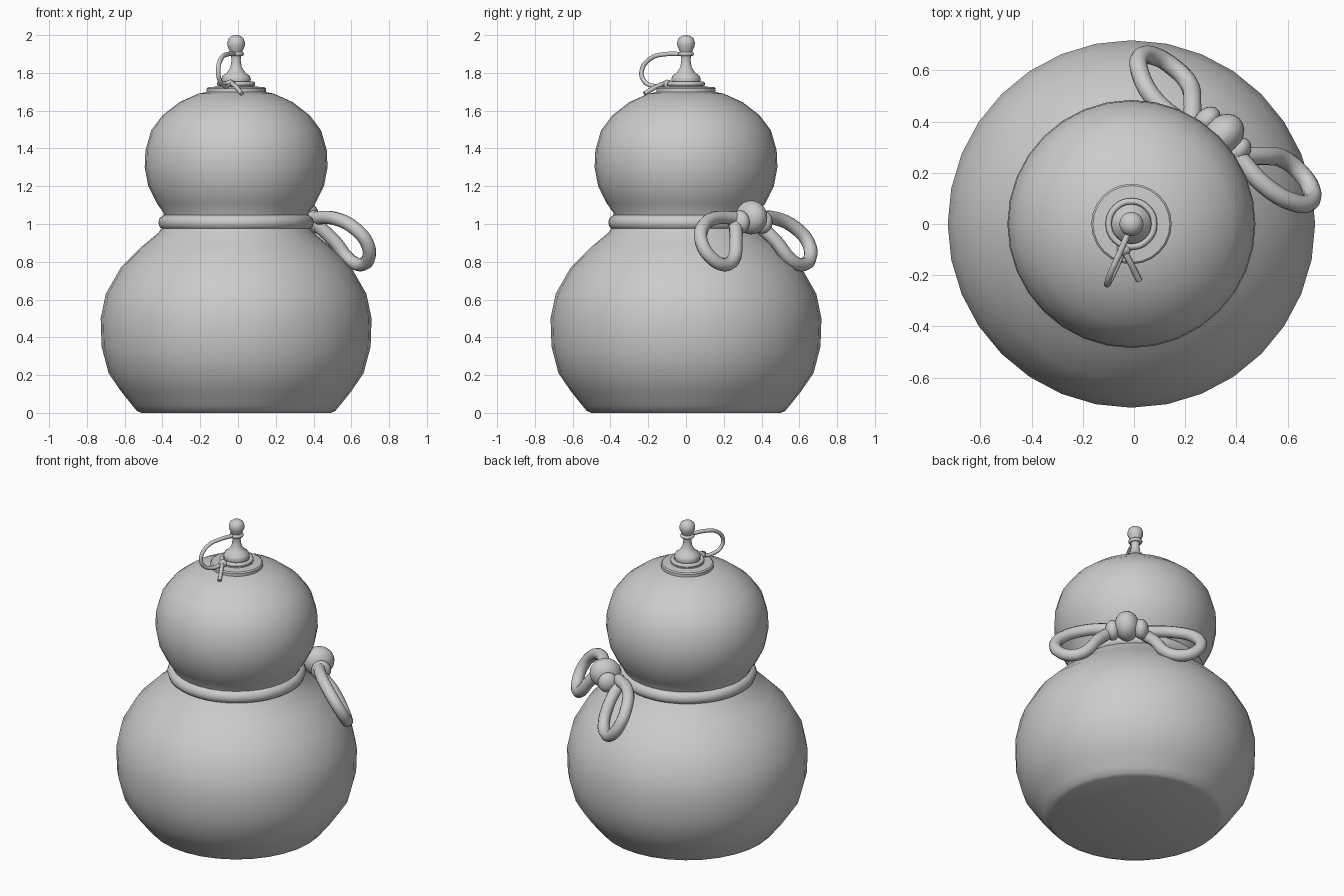
import bpy, math
from mathutils import Vector

if "Cube" in bpy.data.objects:
    bpy.data.objects.remove(bpy.data.objects["Cube"])

CX = -0.01  # axis of the bottle


def lathe(name, profile, sides, angle=40):
    verts, faces = [], []
    n = len(profile)
    for i in range(sides):
        a = 2 * math.pi * i / sides
        verts += [(CX + r * math.cos(a), r * math.sin(a), z) for r, z in profile]
    for i in range(sides):
        j = (i + 1) % sides
        faces += [(i * n + k, j * n + k, j * n + k + 1, i * n + k + 1) for k in range(n - 1)]
    # close both ends
    faces.append([i * n for i in reversed(range(sides))])
    faces.append([i * n + n - 1 for i in range(sides)])
    me = bpy.data.meshes.new(name)
    me.from_pydata(verts, [], faces)
    ob = bpy.data.objects.new(name, me)
    bpy.context.collection.objects.link(ob)
    smooth(ob, angle)
    return ob


def smooth(ob, angle=40):
    bpy.ops.object.select_all(action='DESELECT')
    ob.select_set(True)
    bpy.context.view_layer.objects.active = ob
    bpy.ops.object.shade_smooth_by_angle(angle=math.radians(angle))


def tube(name, pts, radius, closed=False, res=4):
    cu = bpy.data.curves.new(name, 'CURVE')
    cu.dimensions = '3D'
    cu.bevel_depth = radius
    cu.bevel_resolution = 3
    cu.resolution_u = res
    cu.use_fill_caps = True
    sp = cu.splines.new('BEZIER')
    sp.bezier_points.add(len(pts) - 1)
    for bp, p in zip(sp.bezier_points, pts):
        bp.co = p
        bp.handle_left_type = bp.handle_right_type = 'AUTO'
    sp.use_cyclic_u = closed
    ob = bpy.data.objects.new(name, cu)
    bpy.context.collection.objects.link(ob)
    bpy.ops.object.select_all(action='DESELECT')
    ob.select_set(True)
    bpy.context.view_layer.objects.active = ob
    bpy.ops.object.convert(target='MESH')
    smooth(bpy.context.object, 60)


def ring(name, r, z, radius, n=8):
    pts = [(CX + r * math.cos(2 * math.pi * i / n), r * math.sin(2 * math.pi * i / n), z) for i in range(n)]
    tube(name, pts, radius, True)


def ball(name, loc, scale, turn):
    bpy.ops.mesh.primitive_uv_sphere_add(segments=20, ring_count=12, radius=1, location=loc, rotation=(0, 0, turn))
    ob = bpy.context.object
    ob.name = name
    ob.scale = scale
    smooth(ob, 60)


# Gourd body
lathe("gourd_body", [
    (0.50, 0.0), (0.525, 0.01), (0.55, 0.04), (0.61, 0.115), (0.675, 0.21), (0.712, 0.35),
    (0.717, 0.50), (0.69, 0.63), (0.61, 0.77), (0.50, 0.88), (0.41, 0.955), (0.375, 1.01),
    (0.385, 1.06), (0.42, 1.11), (0.465, 1.20), (0.484, 1.30), (0.48, 1.39), (0.45, 1.495),
    (0.39, 1.575), (0.30, 1.645), (0.20, 1.69), (0.10, 1.71)], 32)

# Stopper with round knob
lathe("stopper", [
    (0.157, 1.68), (0.157, 1.717), (0.15, 1.724), (0.10, 1.728), (0.096, 1.745), (0.075, 1.75),
    (0.078, 1.768), (0.072, 1.784), (0.05, 1.80), (0.04, 1.815), (0.03, 1.83), (0.024, 1.87),
    (0.03, 1.905), (0.036, 1.92), (0.046, 1.943), (0.047, 1.962), (0.039, 1.984),
    (0.022, 1.996), (0.008, 2.0)], 24)

# Stopper string with collars, arching cord, knot and tails
ring("stem_string", 0.03, 1.90, 0.012)
ring("collar_string", 0.088, 1.742, 0.013)
tube("stopper_string", [
    (-0.02, -0.03, 1.90), (-0.05, -0.10, 1.90), (-0.09, -0.19, 1.875), (-0.105, -0.235, 1.81),
    (-0.095, -0.22, 1.755), (-0.07, -0.17, 1.73), (-0.04, -0.10, 1.735)], 0.012)
tube("string_tail", [(-0.05, -0.085, 1.75), (-0.02, -0.14, 1.735), (0.02, -0.22, 1.69)], 0.012)
ball("string_knot", (-0.04, -0.10, 1.74), (0.027, 0.024, 0.024), 0)

# Rope around the waist
ring("waist_rope", 0.37, 1.008, 0.042, 16)

# Bow knot: a central wrap with a collar on either side
turn = math.radians(45)
knot = Vector((0.345, 0.345, 1.035))
side = Vector((math.sin(turn), -math.cos(turn), 0))
ball("bow_knot", knot, (0.095, 0.075, 0.09), turn)
for s, label in ((1, "right"), (-1, "left")):
    ball("bow_collar_" + label, knot + side * s * 0.085 + Vector((0, 0, -0.025)), (0.06, 0.045, 0.062), turn)

# Bow loops, mirrored across the diagonal
loop = [(0.40, 0.27, 1.03), (0.51, 0.15, 1.03), (0.62, 0.085, 0.975), (0.685, 0.085, 0.895),
        (0.69, 0.14, 0.815), (0.65, 0.20, 0.785), (0.59, 0.25, 0.81), (0.51, 0.265, 0.91),
        (0.40, 0.26, 1.01)]
tube("bow_loop_right", loop, 0.036)
tube("bow_loop_left", [(y - 0.06 + 0.2 * max(0, y - 0.15), x - 0.035, z) for x, y, z in loop], 0.036)
